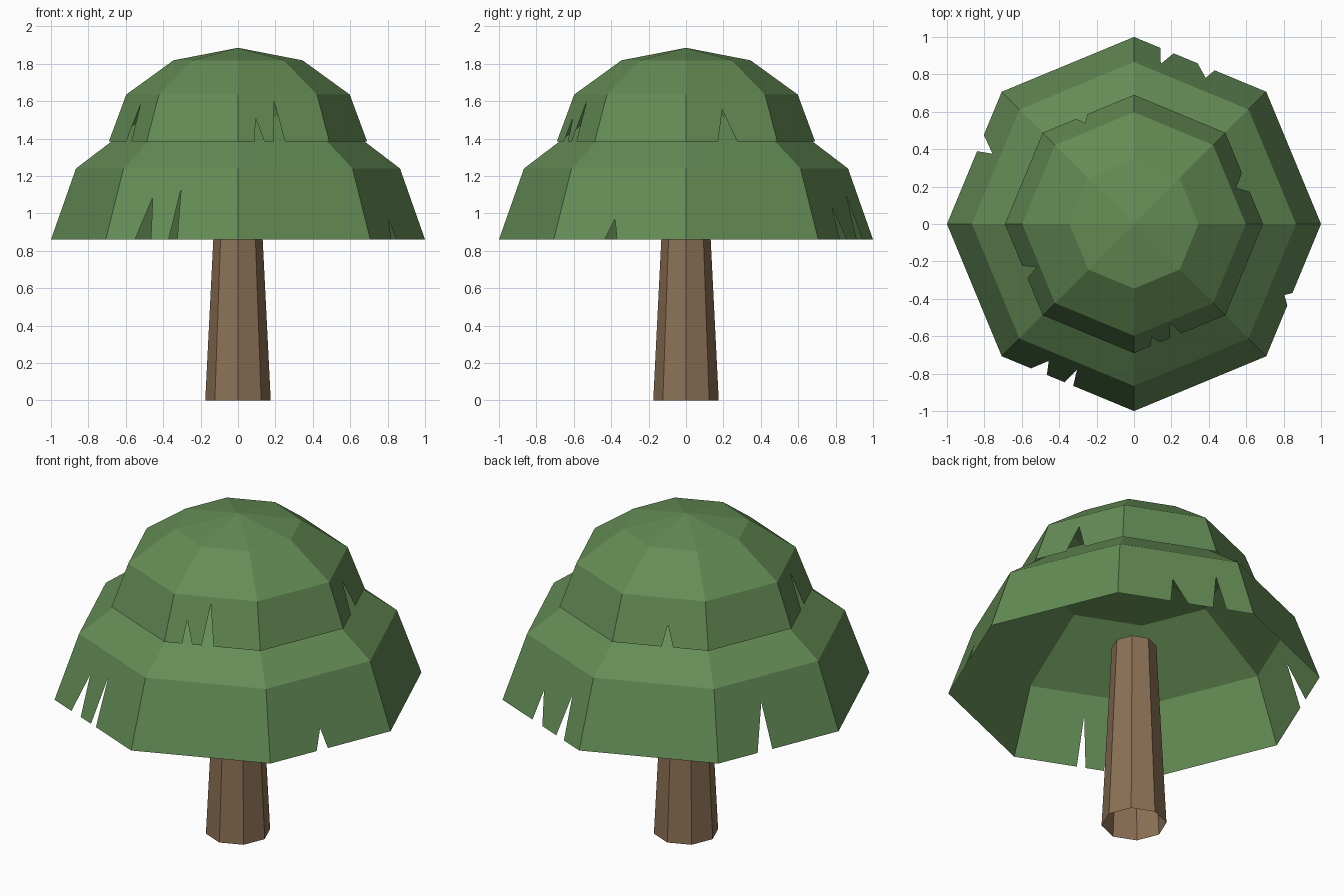
import bpy
import bmesh
import math
from mathutils import Vector

if "Cube" in bpy.data.objects:
    bpy.data.objects.remove(bpy.data.objects["Cube"])

SIDES = 8
STEP = 2 * math.pi / SIDES


def material(name, rgb):
    mat = bpy.data.materials.new(name)
    mat.diffuse_color = (*rgb, 1)
    mat.use_nodes = True
    mat.node_tree.nodes["Principled BSDF"].inputs["Base Color"].default_value = mat.diffuse_color
    return mat


def ring(bm, radius, z):
    return [bm.verts.new((radius * math.cos(i * STEP), radius * math.sin(i * STEP), z))
            for i in range(SIDES)]


def bridge(bm, low, high):
    for i in range(SIDES):
        j = (i + 1) % SIDES
        bm.faces.new((low[i], low[j], high[j], high[i]))


def finish(bm, name, mat):
    mesh = bpy.data.meshes.new(name)
    bm.to_mesh(mesh)
    bm.free()
    mesh.materials.append(mat)
    obj = bpy.data.objects.new(name, mesh)
    bpy.context.collection.objects.link(obj)
    return obj


def dome(name, radius, base, height, notches, mat):
    """Open half dome; each notch is (start x, y, tip x, y, end x, y, tip z)."""
    bm = bmesh.new()
    rings = [ring(bm, radius * math.cos(math.radians(a)),
                  base + height * math.sin(math.radians(a))) for a in (0, 30, 60)]
    apothem = math.cos(STEP / 2)

    # Skirt with triangular slits cut up from its lower edge
    for i in range(SIDES):
        j = (i + 1) % SIDES
        mid = (i + 0.5) * STEP
        out = Vector((math.cos(mid), math.sin(mid), 0))
        along = Vector((-out.y, out.x, 0))
        edge = [rings[0][i]]
        for n in notches:
            if int(math.atan2(n[3], n[2]) % (2 * math.pi) / STEP) != i:
                continue
            for x, y, z in ((n[0], n[1], base), (n[2], n[3], n[6]), (n[4], n[5], base)):
                rise = (z - base) / (height * 0.5)
                r = radius * (1 - rise * (1 - math.cos(math.radians(30))))
                p = out * (r * apothem) + along * along.dot(Vector((x, y, 0)))
                p.z = z
                edge.append(bm.verts.new(p))
        bm.faces.new(edge + [rings[0][j], rings[1][j], rings[1][i]])

    # Shoulder and cap
    bridge(bm, rings[1], rings[2])
    top = bm.verts.new((0, 0, base + height))
    for i in range(SIDES):
        bm.faces.new((rings[2][i], rings[2][(i + 1) % SIDES], top))
    return finish(bm, name, mat)


green = material("leaves", (0.127, 0.262, 0.091))
brown = material("bark", (0.262, 0.165, 0.091))

# Lower and upper canopy, slits listed anticlockwise seen from above
dome("lower_canopy", 1.0, 0.86, 0.76, [
    (0.43, 0.82, 0.385, 0.785, 0.34, 0.86, 1.03),
    (0.21, 0.91, 0.145, 0.86, 0.14, 0.94, 1.10),
    (-0.80, 0.475, -0.755, 0.375, -0.84, 0.39, 1.11),
    (-0.55, -0.77, -0.455, -0.73, -0.465, -0.805, 1.085),
    (-0.37, -0.845, -0.305, -0.78, -0.325, -0.865, 1.13),
    (0.82, -0.435, 0.805, -0.38, 0.85, -0.37, 0.97),
], green)
dome("upper_canopy", 0.69, 1.385, 0.5, [
    (0.615, 0.17, 0.55, 0.195, 0.58, 0.275, 1.555),
    (-0.25, 0.585, -0.26, 0.54, -0.31, 0.565, 1.50),
    (-0.60, -0.225, -0.53, -0.235, -0.57, -0.29, 1.58),
    (0.09, -0.65, 0.095, -0.61, 0.14, -0.63, 1.51),
    (0.19, -0.61, 0.195, -0.535, 0.25, -0.585, 1.60),
], green)

# Trunk: open tapered octagonal tube
bm = bmesh.new()
bridge(bm, ring(bm, 0.175, 0), ring(bm, 0.12, 1.1))
finish(bm, "trunk", brown)
